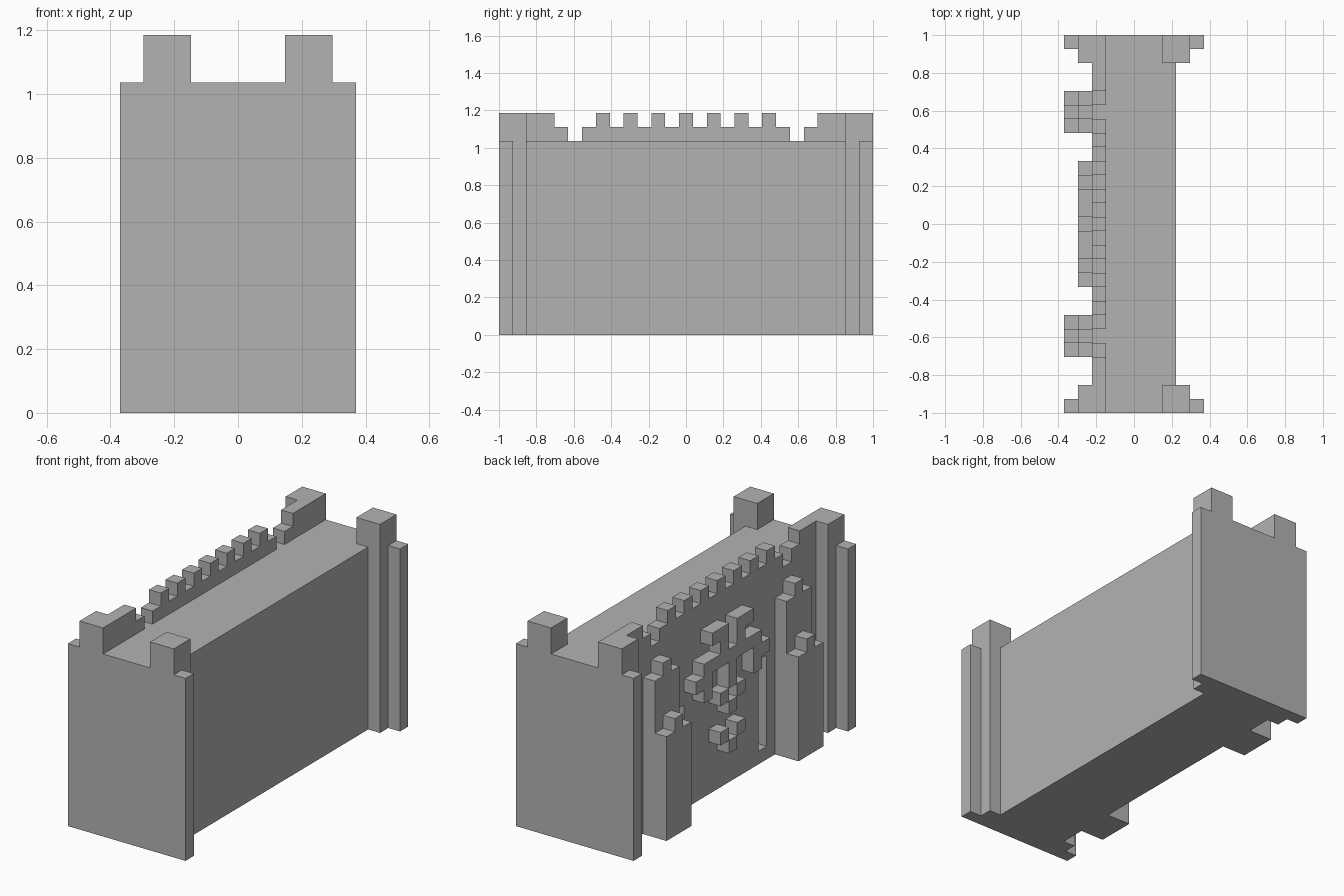
import bpy, bmesh
from mathutils import Vector

default = bpy.data.objects.get("Cube")
if default:
    bpy.data.objects.remove(default, do_unlink=True)

U = 2 / 27          # one block
WALL = 14           # wall height in blocks
END = 13.5          # half length in blocks

stone = bpy.data.materials.new("grey_stone")
stone.use_nodes = True
GREY = (0.45, 0.45, 0.45, 1)
stone.diffuse_color = GREY
stone.node_tree.nodes["Principled BSDF"].inputs["Base Color"].default_value = GREY


def finish(name, bm):
    bmesh.ops.recalc_face_normals(bm, faces=bm.faces[:])
    bmesh.ops.scale(bm, vec=(U, U, U), verts=bm.verts[:])
    mesh = bpy.data.meshes.new(name)
    bm.to_mesh(mesh)
    bm.free()
    mesh.materials.append(stone)
    obj = bpy.data.objects.new(name, mesh)
    bpy.context.collection.objects.link(obj)
    return obj


def extrude(name, points, direction):
    """Extrude a flat outline into a solid."""
    bm = bmesh.new()
    face = bm.faces.new([bm.verts.new(p) for p in points])
    grown = bmesh.ops.extrude_face_region(bm, geom=[face], use_keep_orig=True)
    verts = [g for g in grown["geom"] if isinstance(g, bmesh.types.BMVert)]
    bmesh.ops.translate(bm, vec=direction, verts=verts)
    return finish(name, bm)


def box(name, x, y, z):
    """Box from (min, max) ranges in blocks."""
    corners = [(x[0], y[0], z[0]), (x[1], y[0], z[0]), (x[1], y[1], z[0]), (x[0], y[1], z[0])]
    return extrude(name, corners, Vector((0, 0, z[1] - z[0])))


def skyline(heights, start, base):
    """Stepped outline (along, up) from a list of column heights."""
    pts = [(start, base)]
    for i, h in enumerate(heights):
        for p in ((start + i, h), (start + i + 1, h)):
            if p != pts[-1]:
                pts.append(p)
    pts.append((start + len(heights), base))
    return [p for i, p in enumerate(pts) if p not in pts[:i]]


# Main wall with stepped end buttresses, as one plan outline
quarter = [(-5, -END), (-5, 1 - END), (-4, 1 - END), (-4, 2 - END), (-3, 2 - END)]
side = quarter + [(x, -y) for x, y in reversed(quarter)]
plan = side + [(-x, y) for x, y in reversed(side)]
body = extrude("wall_body", [(x, y, 0) for x, y in plan], Vector((0, 0, WALL)))

# Narrow slots cut into the decorated face
for s in (-1, 1):
    cutter = box("slot_cutter", (-4, -2), sorted((4.5 * s, 5.5 * s)), (1, 8))
    cutter.hide_render = True
    mod = body.modifiers.new("slot", "BOOLEAN")
    mod.operation, mod.solver, mod.object = "DIFFERENCE", "EXACT", cutter
    bpy.context.view_layer.objects.active = body
    bpy.ops.object.modifier_apply(modifier=mod.name)
    bpy.data.objects.remove(cutter, do_unlink=True)

# Corner towers and stepped pillars at both ends
for s, label in ((-1, "front"), (1, "back")):
    y = sorted((s * END, s * (END - 2)))
    box(label + "_left_tower", (2, 4), y, (WALL, WALL + 2))
    box(label + "_right_tower", (-4, -3), y, (WALL, WALL + 2))
    start = 8 * s - 1.5
    for layer, x, h in (("inner", -4, 12), ("outer", -5, 8)):
        outline = skyline([h, h + 1, h], start, 0)
        extrude(f"{label}_{layer}_pillar", [(x, a, b) for a, b in outline], Vector((1, 0, 0)))

# Crenellated parapet: raised ends, a gap, then alternating teeth
end_steps = [2, 2, 2, 2, 1]
teeth = [1 + i % 2 for i in range(15)]
runs = ((end_steps, -END), (teeth, -7.5), (end_steps[::-1], END - 5))
for (run, start), label in zip(runs, ("front", "middle", "back")):
    outline = skyline([WALL + h for h in run], start, WALL)
    extrude(label + "_parapet", [(-3, a, b) for a, b in outline], Vector((1, 0, 0)))

# Raised emblem, drawn from the top row down
EMBLEM = ["..##.##..",
          "...#.#...",
          ".#######.",
          "##..#..##",
          ".#..#..#.",
          "...#.#...",
          "....#....",
          ".........",
          "...#.#...",
          "....#...."]
cells = {(c, 12 - r) for r, row in enumerate(EMBLEM) for c, ch in enumerate(row) if ch == "#"}
bm = bmesh.new()
for c, z in cells:
    bmesh.ops.create_cube(bm, size=1)
    bm.verts.ensure_lookup_table()
    bmesh.ops.translate(bm, vec=(-3.5, c - 4, z + 0.5), verts=bm.verts[-8:])
# Drop the faces shared by neighbouring blocks
seen = {}
for f in bm.faces:
    key = tuple(round(v, 2) for v in f.calc_center_median())
    seen.setdefault(key, []).append(f)
shared = [f for group in seen.values() if len(group) > 1 for f in group]
bmesh.ops.delete(bm, geom=shared, context="FACES")
finish("emblem", bm)
